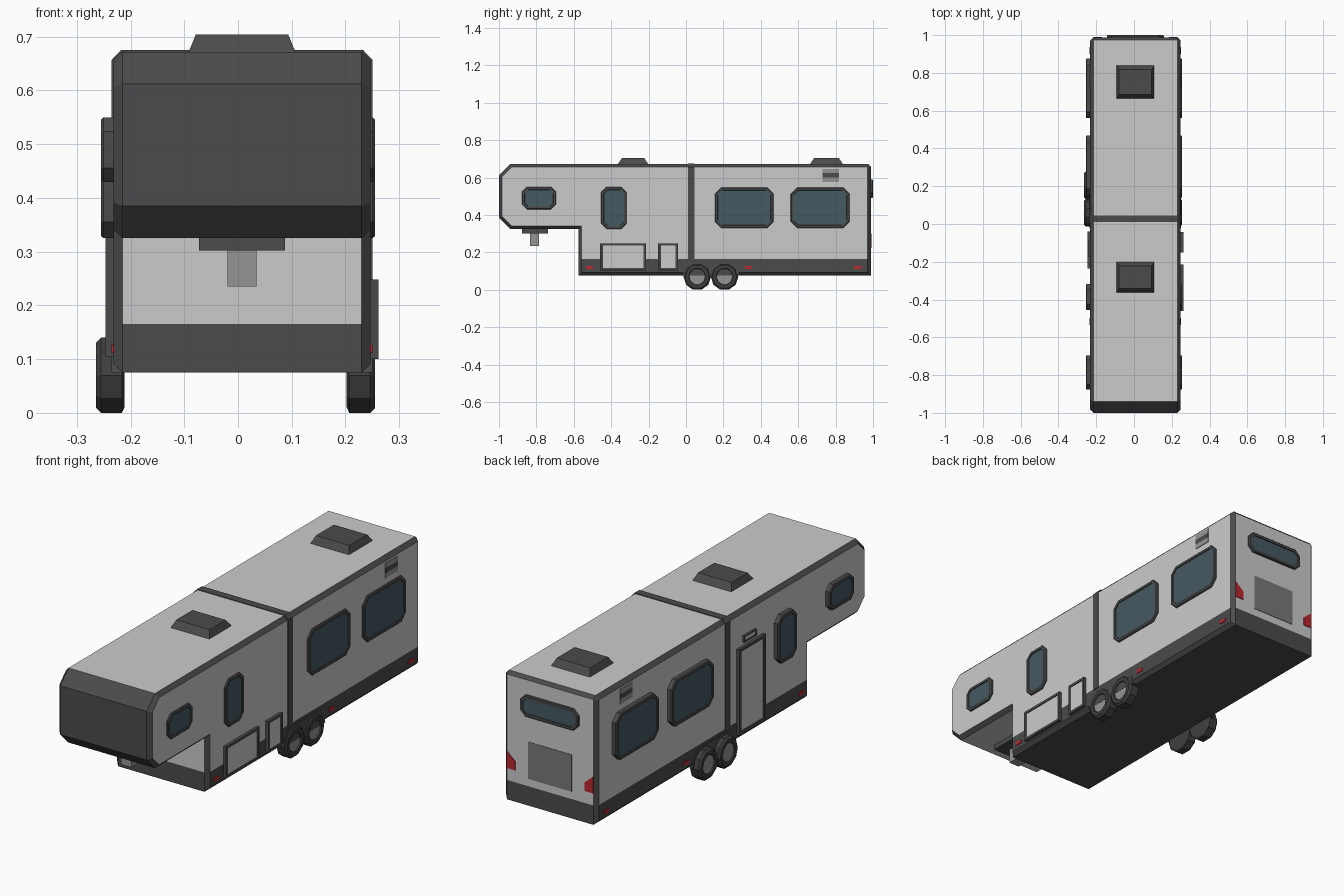
import bpy, bmesh, math
from mathutils import Vector

if "Cube" in bpy.data.objects:
    bpy.data.objects.remove(bpy.data.objects["Cube"])

CX, HW, CH = 0.0075, 0.2395, 0.017      # body centre, half width, corner chamfer


def mat(name, *c):
    m = bpy.data.materials.new(name)
    m.diffuse_color = (*(c * 3 if len(c) == 1 else c), 1)
    m.use_nodes = True
    m.node_tree.nodes["Principled BSDF"].inputs["Base Color"].default_value = m.diffuse_color
    return m


LIGHT, DARK, BLACK = mat("light_shell", 0.62), mat("dark_trim", 0.07), mat("tyre", 0.05)
GLASS, RED = mat("glass", 0.06, 0.1, 0.12), mat("red_lamp", 0.5, 0.02, 0.03)
METAL, PANEL = mat("metal", 0.3), mat("rear_panel_grey", 0.2, 0.19, 0.185)


def finish(bm, name, mats):
    bmesh.ops.recalc_face_normals(bm, faces=bm.faces[:])
    me = bpy.data.meshes.new(name)
    bm.to_mesh(me)
    bm.free()
    for m in mats:
        me.materials.append(m)
    ob = bpy.data.objects.new(name, me)
    bpy.context.collection.objects.link(ob)
    return ob


def side(s, x):                          # surface plane on a side wall
    return lambda u, v, d: Vector((s * (x + d), u, v))


def rear(u, v, d):
    return Vector((u, 0.988 + d, v))


def rect(u0, u1, v0, v1, c=0.0):
    if not c:
        return [(u0, v0), (u1, v0), (u1, v1), (u0, v1)]
    return [(u0 + c, v0), (u1 - c, v0), (u1, v0 + c), (u1, v1 - c),
            (u1 - c, v1), (u0 + c, v1), (u0, v1 - c), (u0, v0 + c)]


def plate(name, pts, place, d0, d1, mats, frame=0, sink=0, slope=0):
    """Prism on a wall, optionally with sloped rim and sunk inner panel."""
    bm = bmesh.new()
    a = [bm.verts.new(place(u, v, d0)) for u, v in pts]
    b = [bm.verts.new(place(u, v, d1)) for u, v in pts]
    n = len(pts)
    bm.faces.new(a)
    cap = bm.faces.new(b)
    for i in range(n):
        bm.faces.new((a[i], a[(i + 1) % n], b[(i + 1) % n], b[i]))
    bmesh.ops.recalc_face_normals(bm, faces=bm.faces[:])
    if slope:
        bmesh.ops.inset_region(bm, faces=[cap], thickness=slope, depth=slope)
    if frame:
        bmesh.ops.inset_region(bm, faces=[cap], thickness=frame, use_even_offset=True)
        bmesh.ops.inset_region(bm, faces=[cap], thickness=0.001, depth=-sink)
        cap.material_index = 1
    return finish(bm, name, mats)


def box(name, lo, hi, m, taper=(0, 0)):
    bm = bmesh.new()
    bmesh.ops.create_cube(bm, size=1)
    for v in bm.verts:
        top = v.co.z > 0
        for i in range(3):
            sg = 1 if v.co[i] > 0 else -1
            v.co[i] = (hi[i] if sg > 0 else lo[i]) - (sg * taper[i] if top and i < 2 else 0)
    return finish(bm, name, [m])


# Body shell: side profile with raised nose, chamfered side outlines
prof = [(-0.575, 0.075), (0.988, 0.075), (0.988, 0.658), (0.974, 0.672), (-0.94, 0.672),
        (-1.0, 0.612), (-1.0, 0.385), (-0.94, 0.325), (-0.575, 0.325)]
bm = bmesh.new()
loops = [[bm.verts.new((CX + s * (HW - CH), y, z)) for y, z in prof] for s in (-1, 1)]
caps = [bm.faces.new(l) for l in loops]
for i in range(len(prof)):
    j = (i + 1) % len(prof)
    bm.faces.new((loops[0][i], loops[0][j], loops[1][j], loops[1][i]))
bmesh.ops.recalc_face_normals(bm, faces=bm.faces[:])
for c in caps:
    bmesh.ops.inset_region(bm, faces=[c], thickness=CH, depth=CH, use_even_offset=True)
bmesh.ops.bisect_plane(bm, geom=bm.verts[:] + bm.edges[:] + bm.faces[:],
                       plane_co=(0, 0, 0.165), plane_no=(0, 0, 1))
bm.normal_update()
for f in bm.faces:
    c, nx = f.calc_center_median(), abs(f.normal.x)
    edge = 0.1 < nx < 0.9
    nose = nx < 0.1 and c.y < -0.93
    lip = nx < 0.1 and c.y > 0.97 and c.z > 0.655
    f.material_index = int(edge or nose or lip or c.z < 0.165)
finish(bm, "body_shell", [LIGHT, DARK])

# Band wrapping over the walls and roof
o = 0.003
w = HW + o
plate("roof_band", [(CX - w, 0.16), (CX + w, 0.16), (CX + w, 0.657), (CX + w - CH, 0.675),
                    (CX - w + CH, 0.675), (CX - w, 0.657)],
      lambda u, v, d: Vector((u, d, v)), 0.01, 0.046, [DARK])

# Roof vents
for name, y0, y1 in (("front_roof_vent", -0.368, -0.197), ("rear_roof_vent", 0.659, 0.843)):
    box(name, (CX - 0.102, y0, 0.665), (CX + 0.102, y1, 0.704), DARK, (0.016, 0.026))

# Side fittings, same layout on both walls
windows = [(-0.877, -0.695, 0.43, 0.55, 0.026), (-0.455, -0.317, 0.325, 0.55, 0.03),
           (0.155, 0.468, 0.33, 0.547, 0.034), (0.56, 0.875, 0.33, 0.547, 0.034)]
for s, tag in ((1, "right"), (-1, "left")):
    wall = HW + s * CX
    P = side(s, wall)
    for i, (a, b, c, d, ch) in enumerate(windows):
        plate(f"{tag}_window_{i + 1}", rect(a, b, c, d, ch), P, -0.005, 0.2505 - wall,
              [DARK, GLASS], frame=0.011, sink=0.004, slope=0.004)
    for i, y in enumerate((-0.516, 0.334, 0.918)):
        plate(f"{tag}_marker_lamp_{i + 1}", rect(y - 0.019, y + 0.019, 0.111, 0.127),
              P, -0.003, 0.003, [RED])
    # Louvre
    for i in range(3):
        plate(f"{tag}_louvre_{i + 1}", rect(0.73, 0.818, 0.577 + i * 0.023, 0.6 + i * 0.023),
              P, -0.003, 0.003, [DARK if i == 1 else METAL])
    # Wheel arch and tandem wheels
    plate(f"{tag}_wheel_arch", [(-0.02, 0.075), (0.285, 0.075), (0.28, 0.115), (0.25, 0.15),
                                (0.015, 0.15), (-0.012, 0.115)], P, -0.02, 0.003, [DARK])
    out = 0.264 if s < 0 else 0.255
    lathe = [(-0.053, 0.062), (-0.048, 0.0736), (-0.009, 0.0736), (0, 0.064),
             (0, 0.046), (-0.006, 0.043)]
    for k, y in enumerate((0.06, 0.206)):
        bm = bmesh.new()
        rings = []
        for dx, r in lathe:
            rings.append([bm.verts.new((s * (out + dx), y + r * math.sin(t), 0.07 - r * math.cos(t)))
                          for t in (math.pi * (2 * i + 1) / 10 for i in range(10))])
        for A, B in zip(rings, rings[1:]):
            for i in range(10):
                bm.faces.new((A[i], A[(i + 1) % 10], B[(i + 1) % 10], B[i]))
        bm.faces.new(rings[0])
        bm.faces.new(rings[-1]).material_index = 1
        finish(bm, f"{tag}_wheel_{k + 1}", [BLACK, METAL])

# Storage hatches on the right
R, L = side(1, HW + CX), side(-1, HW - CX)
for name, a, b in (("large_hatch", -0.46, -0.215), ("small_hatch", -0.15, -0.043)):
    plate(name, rect(a, b, 0.1, 0.248), R, -0.005, 0.014, [DARK, LIGHT], frame=0.012, sink=0.003)

# Entry door and lamp on the left
plate("entry_door", rect(-0.235, -0.04, 0.105, 0.505), L, -0.005, 0.015,
      [DARK, LIGHT], frame=0.014, sink=0.005)
plate("door_lamp", rect(-0.175, -0.085, 0.52, 0.55), L, -0.003, 0.01,
      [DARK, LIGHT], frame=0.006, sink=0.002)

# Rear wall: window, panel, tail lamps
plate("rear_window", rect(CX - 0.15, CX + 0.15, 0.49, 0.59, 0.026), rear, -0.005, 0.008,
      [DARK, GLASS], frame=0.011, sink=0.004, slope=0.004)
plate("rear_panel", rect(CX - 0.112, CX + 0.112, 0.2, 0.372), rear, -0.003, 0.002, [PANEL])
for s, tag in ((1, "right"), (-1, "left")):
    plate(f"{tag}_tail_lamp", [(CX + s * a, z) for a, z in
                               ((0.222, 0.222), (0.222, 0.3), (0.178, 0.262), (0.178, 0.222))],
          rear, -0.003, 0.003, [RED])

# Hitch under the nose
box("hitch_plate", (CX - 0.08, -0.877, 0.302), (CX + 0.08, -0.738, 0.33), DARK)
box("hitch_pin", (CX - 0.027, -0.834, 0.235), (CX + 0.027, -0.786, 0.31), METAL)
